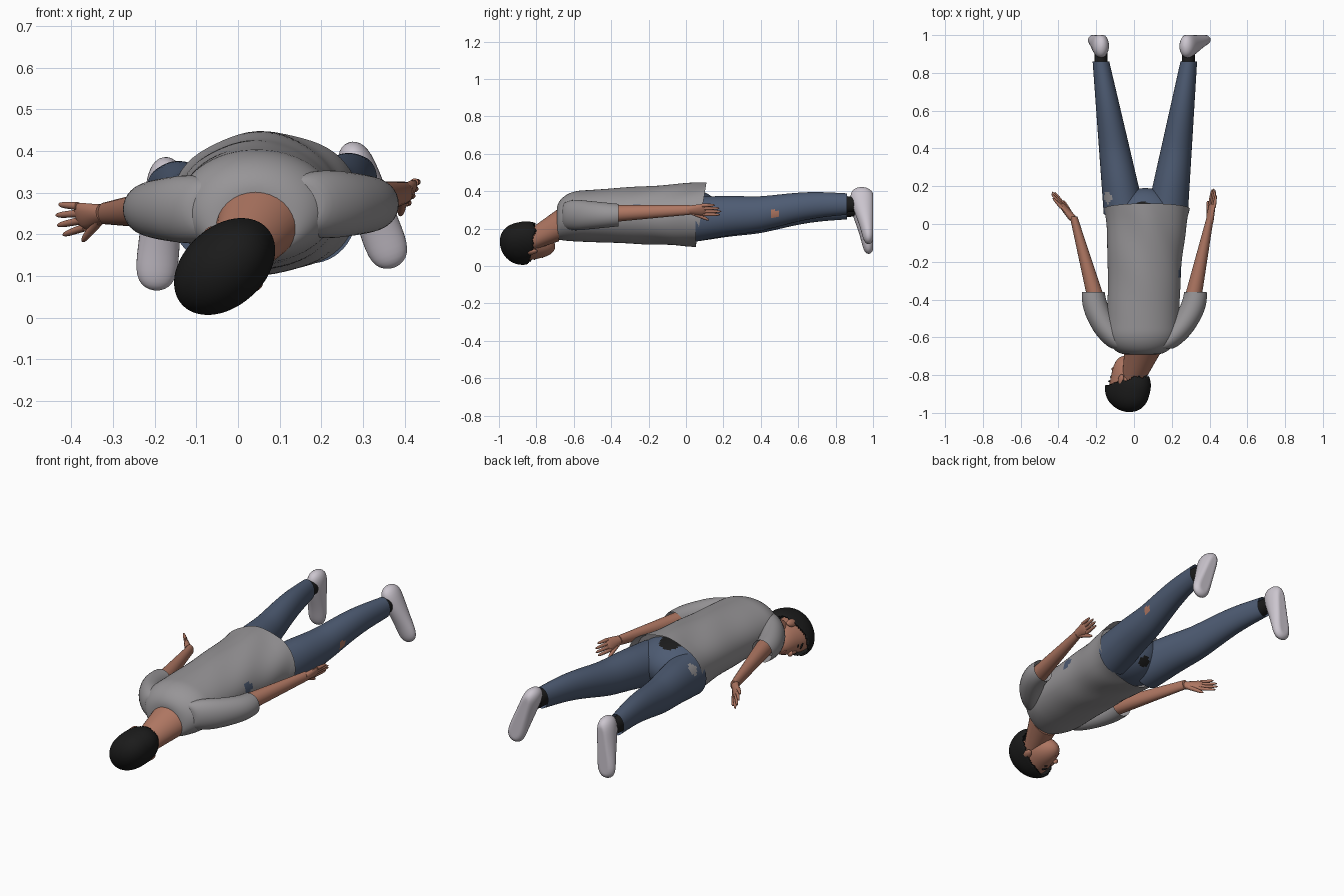
import bpy, bmesh
from math import sin, cos, pi, sqrt
from mathutils import Vector, Matrix

if "Cube" in bpy.data.objects:
    bpy.data.objects.remove(bpy.data.objects["Cube"])

X, Y, Z = Vector((1, 0, 0)), Vector((0, 1, 0)), Vector((0, 0, 1))


def material(name, red, green, blue):
    mat = bpy.data.materials.new(name)
    mat.use_nodes = True
    mat.diffuse_color = (red, green, blue, 1)
    shader = mat.node_tree.nodes["Principled BSDF"]
    shader.inputs["Base Color"].default_value = (red, green, blue, 1)
    return mat


cotton = material("grey cotton", .31, .3, .31)
denim = material("blue denim", .075, .105, .17)
skin = material("skin", .42, .18, .12)
black = material("black", .011, .011, .011)
rubber = material("pale shoe", .6, .56, .62)
lip_colour = material("lips", .3, .1, .08)


def dome(t):
    """Quarter circle rising from zero to one, then level."""
    return sqrt(1 - (1 - min(t, 1)) ** 2)


def rounded(t, power):
    """Full width in the middle, closing to nothing at both ends."""
    return sqrt(max(0, 1 - abs(2 * t - 1) ** power))


def loft(bm, shape, a=X, b=Z, sides=32, steps=16, lip=0):
    """Skin over ellipses; shape(t) gives centre and the two radii along a and b."""
    rings = []
    for step in range(steps + 1):
        centre, ra, rb = shape((1 - cos(pi * step / steps)) / 2)
        ra, rb = max(ra, .001), max(rb, .001)
        angles = [2 * pi * k / sides for k in range(sides)]
        rings.append([bm.verts.new(centre + a * ra * cos(q) + b * rb * sin(q)) for q in angles])
    for near, far in zip(rings, rings[1:]):
        for k in range(sides):
            bm.faces.new((near[k - 1], near[k], far[k], far[k - 1]))
    bm.faces.new(rings[0][::-1])
    opening = bm.faces.new(rings[-1])
    bmesh.ops.recalc_face_normals(bm, faces=bm.faces)
    if lip:
        bmesh.ops.inset_individual(bm, faces=[opening], thickness=lip, depth=-4 * lip)


def limb(bm, start, end, wide, narrow, tip=False, **options):
    """Straight tapering limb; wide and narrow are the radii at its two ends."""
    start, end = Vector(start), Vector(end)
    wide, narrow = Vector(wide), Vector(narrow)

    def shape(t):
        radii = wide.lerp(narrow, t) * (sqrt(1 - t ** 8) if tip else 1)
        return start.lerp(end, t), radii.x, radii.y
    loft(bm, shape, **options)


def ball(bm, matrix, size, segments=16):
    bmesh.ops.create_uvsphere(bm, u_segments=segments, v_segments=segments, radius=1,
                              matrix=matrix @ Matrix.Diagonal((*size, 1)))


def patch(bm, index, radius, centre):
    """Recolour the faces around one spot."""
    for face in bm.faces:
        if (face.calc_center_median() - Vector(centre)).length < radius:
            face.material_index = index


def finish(name, bm, *materials):
    mesh = bpy.data.meshes.new(name)
    bm.to_mesh(mesh)
    bm.free()
    for mat in materials:
        mesh.materials.append(mat)
    thing = bpy.data.objects.new(name, mesh)
    bpy.context.collection.objects.link(thing)
    bpy.ops.object.select_all(action='DESELECT')
    thing.select_set(True)
    bpy.context.view_layer.objects.active = thing
    bpy.ops.object.shade_smooth_by_angle(angle=.9)
    return thing


# Shirt body: domed shoulders, widening to a slanted hem with soft folds
def torso(t):
    shoulder = dome(t * 6)
    centre = Vector((.04 + .03 * t, -.69 + .77 * t, .225 + .04 * shoulder + .01 * t))
    return centre, .08 + .11 * shoulder + .04 * t ** 4, .08 + .05 * shoulder + .04 * t


bm = bmesh.new()
loft(bm, torso, sides=64, steps=60, lip=.015)
for v in bm.verts:
    x, y, z = v.co
    low = max(0, min(1, y * 2 + 1))
    outward = Vector((x - .06, 0, z - .26)).normalized()
    v.co += outward * low * .006 * sin(26 * x + 9 * y) * cos(14 * z - 11 * y)
    v.co.y += (z - .27) * low * low / 6
patch(bm, 1, .035, (.235, -.26, .3))
finish("shirt_body", bm, cotton, denim)


# Sleeves, arms and hands
def sleeve(name, x, reach, height):
    def shape(t):
        centre = Vector((x + reach * sin(t * pi / 2), -.66 + .3 * t, height))
        radius = .05 + .04 * dome(t * 3) - .03 * t
        return centre, radius, radius
    bm = bmesh.new()
    loft(bm, shape, lip=.015)
    finish(name, bm, cotton)


def arm(name, elbow, wrist):
    bm = bmesh.new()
    limb(bm, elbow, wrist, (.046, .046), (.02, .026))
    finish(name, bm, skin)


def hand(name, wrist, along, side, spread):
    """Palm, four fingers and a thumb fanned out in one tilted plane."""
    along = Vector(along).normalized()
    across = Vector((-side / 2, 0, -1))
    across = (across - along * across.dot(along)).normalized()
    plane = dict(a=across, b=along.cross(across), sides=12)
    wrist = Vector(wrist)
    bm = bmesh.new()
    limb(bm, wrist, wrist + along * .1, (.023, .02), (.04, .012), True, **plane)
    for k in range(4):
        offset = across * (k - 1.5) * .018
        length = .1 - .008 * abs(k - 2) ** 2
        root = wrist + along * .08 + offset
        limb(bm, root, root + along * length + offset * spread, (.01, .01), (.007, .006), True, **plane)
    root = wrist + along * .02 + across * .015
    limb(bm, root, root + along * .09 + across * .045, (.014, .013), (.009, .008), True, **plane)
    finish(name, bm, skin)


sleeve("right_sleeve", -.06, -.155, .26)
sleeve("left_sleeve", .15, .175, .272)
arm("right_arm", (-.2, -.4, .26), (-.32, .04, .25))
arm("left_arm", (.31, -.4, .28), (.4, .02, .3))
hand("right_hand", (-.325, .03, .25), (-.65, .8, -.1), -1, .4)
hand("left_hand", (.4, .01, .3), (.15, 1, 0), 1, .05)

# Jeans: hips and two legs, with worn patches
bm = bmesh.new()
ball(bm, Matrix.Translation((.06, 0, .275)), (.19, .19, .14), 64)
for hip, ankle in (((-.05, .05, .25), (-.175, .86, .31)), ((.175, .05, .25), (.29, .86, .335))):
    limb(bm, hip, ankle, (.11, .12), (.044, .057), sides=48, steps=60, lip=.01)
for v in bm.verts:
    v.co.z += .008 * sin(10 * v.co.y - 5) * max(0, min(1, 5 * v.co.y - 1))
patch(bm, 1, .032, (-.14, .14, .33))
patch(bm, 2, .026, (.295, .47, .28))
patch(bm, 3, .06, (.05, .06, .4))
patch(bm, 3, .032, (.06, .165, .19))
finish("jeans", bm, denim, cotton, skin, black)


# Socks and shoes, toes pointing down and flat soles facing back
def foot(side, ankle, heel, toe):
    bm = bmesh.new()
    limb(bm, ankle, Vector(ankle) + Y * .08, (.036, .045), (.034, .04))
    finish(side + "_sock", bm, black)
    heel, toe = Vector(heel), Vector(toe)

    def shape(t):
        depth = .05 + .018 * cos(pi * t)
        end = rounded(t, 6)
        return heel.lerp(toe, t) + Y * (1.008 - depth), (.043 + .01 * t) * end, depth * end
    bm = bmesh.new()
    loft(bm, shape, a=(toe - heel).cross(Y).normalized(), b=Y, steps=24)
    for v in bm.verts:
        v.co.y = min(v.co.y, 1)
    finish(side + "_shoe", bm, rubber)


foot("right", (-.175, .83, .305), (-.17, 0, .385), (-.2, 0, .065))
foot("left", (.288, .83, .33), (.265, 0, .42), (.375, 0, .12))

# Head frame: face turned sideways and down, crown towards the front
cheek = Vector((-.75, 0, -.66))
up = (cheek / 3 - Y).normalized()
ahead = (cheek + Y / 3).normalized()
across = ahead.cross(up)
skull = Vector((-.035, -.875, .12))
turn = Matrix((across, ahead, up)).transposed().to_4x4()


def place(side, front, height, yaw=0):
    point = skull + across * side + ahead * front + up * height
    return Matrix.Translation(point) @ turn @ Matrix.Rotation(yaw, 4, 'Z')


def face_shape(t):
    width = (.06 + .03 * t) * rounded(t, 3)
    return skull + up * (.27 * t - .162) + ahead * .06 * (1 - t) ** 2, width, width * 1.3


def hair_shape(t):
    width = .096 * rounded(t, 2.5)
    return skull + up * (.26 * t - .142), width, width * 1.4


bm = bmesh.new()
limb(bm, (.045, -.68, .22), (-.01, -.85, .13), (.097, .088), (.054, .056))
finish("neck", bm, skin)

# Head with nose and ears
bm = bmesh.new()
loft(bm, face_shape, a=across, b=ahead, steps=24)
ball(bm, place(0, .11, -.055), (.012, .014, .03))
ball(bm, place(0, .12, -.072), (.018, .014, .011))
for side in (-1, 1):
    ball(bm, place(side * .083, -.01, -.055, side * .3), (.013, .02, .032))
finish("head", bm, skin)

# Lips, eyes and brows
bm = bmesh.new()
ball(bm, place(0, .108, -.112), (.022, .007, .009))
finish("lips", bm, lip_colour)
bm = bmesh.new()
for side in (-1, 1):
    ball(bm, place(side * .034, .1, -.036, -side * .35), (.013, .005, .004))
    ball(bm, place(side * .035, .102, -.012, -side * .35), (.02, .006, .004))
finish("eyes_and_brows", bm, black)

# Hair shell trimmed along a sloping hairline
bm = bmesh.new()
loft(bm, hair_shape, a=across, b=ahead, sides=64, steps=48)
trim = []
for face in bm.faces:
    spot = face.calc_center_median() - skull
    hairline = .6 * spot.dot(ahead) - .045 + .006 * sin(90 * spot.dot(across))
    if spot.dot(up) < hairline:
        trim.append(face)
bmesh.ops.delete(bm, geom=trim, context='FACES')
hair = finish("hair", bm, black)
hair.modifiers.new("thickness", 'SOLIDIFY').thickness = .01
